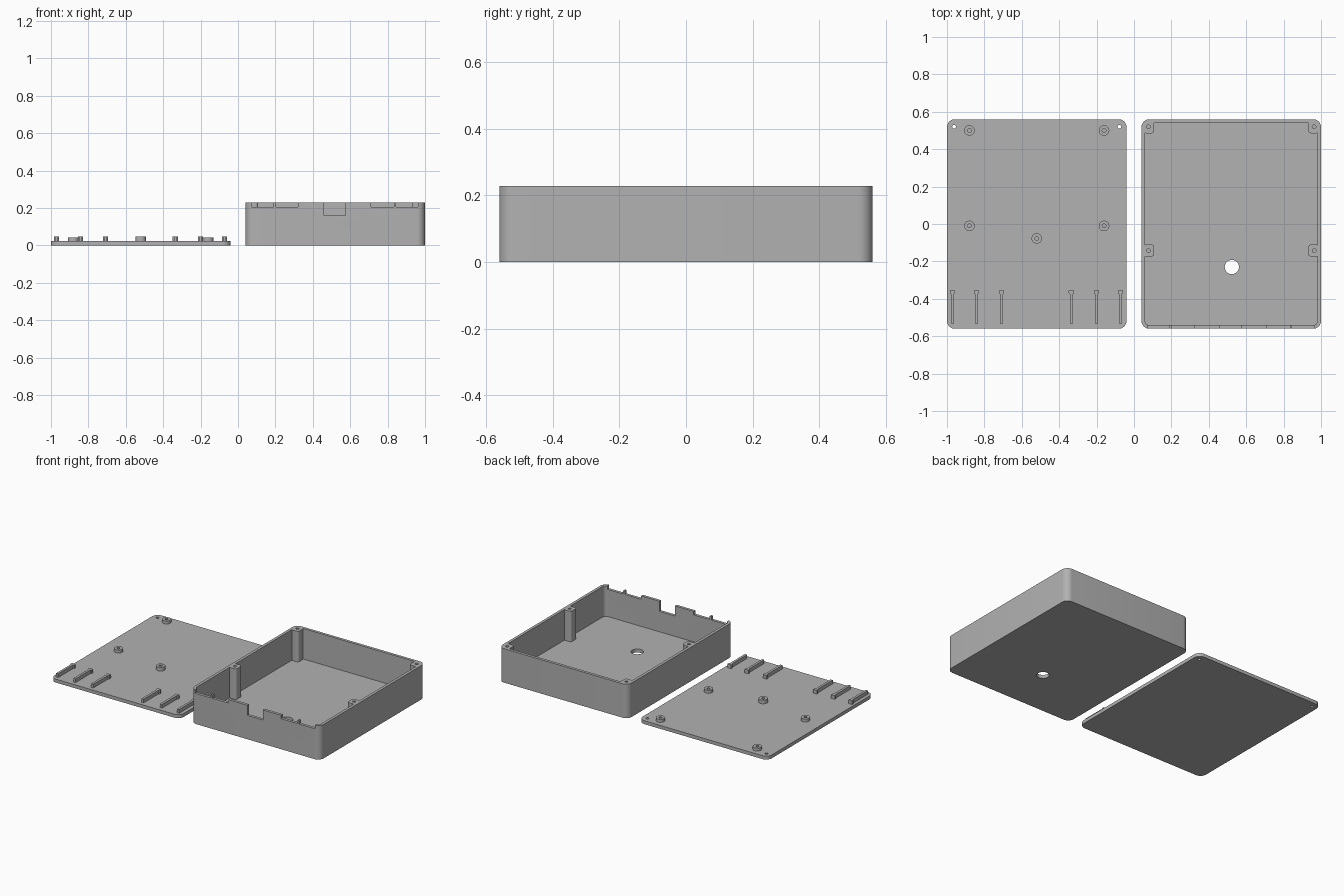
import bpy, bmesh, math

if "Cube" in bpy.data.objects:
    bpy.data.objects.remove(bpy.data.objects["Cube"])

grey = bpy.data.materials.new("plain grey")
grey.diffuse_color = (0.445, 0.445, 0.445, 1)
grey.use_nodes = True
grey.node_tree.nodes["Principled BSDF"].inputs["Base Color"].default_value = grey.diffuse_color


def prism(name, outline, z0, z1):
    """Extrude a closed xy outline from z0 to z1."""
    bm = bmesh.new()
    face = bm.faces.new([bm.verts.new((x, y, z0)) for x, y in outline])
    top = bmesh.ops.extrude_face_region(bm, geom=[face])
    verts = [v for v in top["geom"] if isinstance(v, bmesh.types.BMVert)]
    bmesh.ops.translate(bm, verts=verts, vec=(0, 0, z1 - z0))
    bmesh.ops.recalc_face_normals(bm, faces=bm.faces)
    mesh = bpy.data.meshes.new(name)
    bm.to_mesh(mesh)
    bm.free()
    mesh.materials.append(grey)
    obj = bpy.data.objects.new(name, mesh)
    bpy.context.collection.objects.link(obj)
    return obj


def rounded(x0, x1, y0, y1, r, steps=8):
    """Rectangle outline with rounded corners."""
    pts = []
    corners = [(x1 - r, y1 - r), (x0 + r, y1 - r), (x0 + r, y0 + r), (x1 - r, y0 + r)]
    for i, (cx, cy) in enumerate(corners):
        for k in range(steps + 1):
            a = math.pi / 2 * (i + k / steps)
            pts.append((cx + r * math.cos(a), cy + r * math.sin(a)))
    return pts


def rect(x0, x1, y0, y1):
    return [(x0, y0), (x1, y0), (x1, y1), (x0, y1)]


def circle(cx, cy, r, n=32):
    return [(cx + r * math.cos(2 * math.pi * i / n),
             cy + r * math.sin(2 * math.pi * i / n)) for i in range(n)]


def combine(obj, other, operation):
    """Apply a boolean and remove the helper."""
    mod = obj.modifiers.new("boolean", 'BOOLEAN')
    mod.operation = operation
    mod.solver = 'EXACT'
    mod.object = other
    bpy.ops.object.select_all(action='DESELECT')
    bpy.context.view_layer.objects.active = obj
    obj.select_set(True)
    bpy.ops.object.modifier_apply(modifier=mod.name)
    bpy.data.objects.remove(other, do_unlink=True)


def smooth(obj):
    bpy.ops.object.select_all(action='DESELECT')
    bpy.context.view_layer.objects.active = obj
    obj.select_set(True)
    bpy.ops.object.shade_smooth_by_angle(angle=math.radians(30))


HY = 0.56        # half depth of both halves
TOP = 0.228      # case height
LID = 0.023      # lid thickness
WALL = 0.019
FLOOR = 0.023

# Open case: rounded tray
case = prism("case", rounded(0.04, 1.0, -HY, HY, 0.042), 0, TOP)
cavity = rounded(0.04 + WALL, 1 - WALL, -HY + WALL, HY - WALL, 0.024)
combine(case, prism("cavity", cavity, FLOOR, TOP + 0.1), 'DIFFERENCE')

# Screw posts in the back corners and half way along the sides
posts = [(0.052, 0.108, 0.485, 0.548), (0.052, 0.108, -0.174, -0.11)]
posts += [(1.04 - b, 1.04 - a, c, d) for a, b, c, d in posts]
for p in posts:
    combine(case, prism("post", rounded(*p, 0.014, 4), FLOOR - 0.01, TOP), 'UNION')
for x in (0.077, 0.963):
    for y in (0.52, -0.142):
        combine(case, prism("screw_hole", circle(x, y, 0.01, 20), 0.06, TOP + 0.1),
                'DIFFERENCE')

# Connector notches along the front rim: x start, x end, bottom
for x0, x1, z in [(0.073, 0.19, 0.205), (0.204, 0.322, 0.205), (0.461, 0.576, 0.16),
                  (0.712, 0.833, 0.205), (0.845, 0.962, 0.205)]:
    combine(case, prism("notch", rect(x0, x1, -HY - 0.05, -HY + WALL + 0.004), z, TOP + 0.1),
            'DIFFERENCE')

# Round opening in the case floor
combine(case, prism("floor_hole", circle(0.523, -0.23, 0.038), -0.1, 0.1), 'DIFFERENCE')
smooth(case)

# Lid plate with two screw holes
lid = prism("lid", rounded(-1.0, -0.04, -HY, HY, 0.042), 0, LID)
for x in (-0.962, -0.078):
    combine(lid, prism("screw_hole", circle(x, 0.52, 0.01, 20), -0.1, 0.1), 'DIFFERENCE')
smooth(lid)

# Ring standoffs on the lid
for x, y, z in [(-0.88, 0.5, 0.043), (-0.16, 0.5, 0.043), (-0.88, -0.01, 0.043),
                (-0.16, -0.01, 0.043), (-0.52, -0.077, 0.048)]:
    ring = prism("standoff", circle(x, y, 0.028), LID - 0.005, z)
    combine(ring, prism("standoff_hole", circle(x, y, 0.01, 20), LID + 0.0005, 0.1),
            'DIFFERENCE')
    smooth(ring)

# Connector guide ribs with a wider stop at the inner end
for x in (-0.97, -0.842, -0.709, -0.335, -0.2, -0.072):
    w, h = 0.008, 0.014
    outline = [(x - w, -0.533), (x + w, -0.533), (x + w, -0.376), (x + h, -0.37),
               (x + h, -0.356), (x - h, -0.356), (x - h, -0.37), (x - w, -0.376)]
    prism("guide_rib", outline, LID - 0.005, 0.048)
